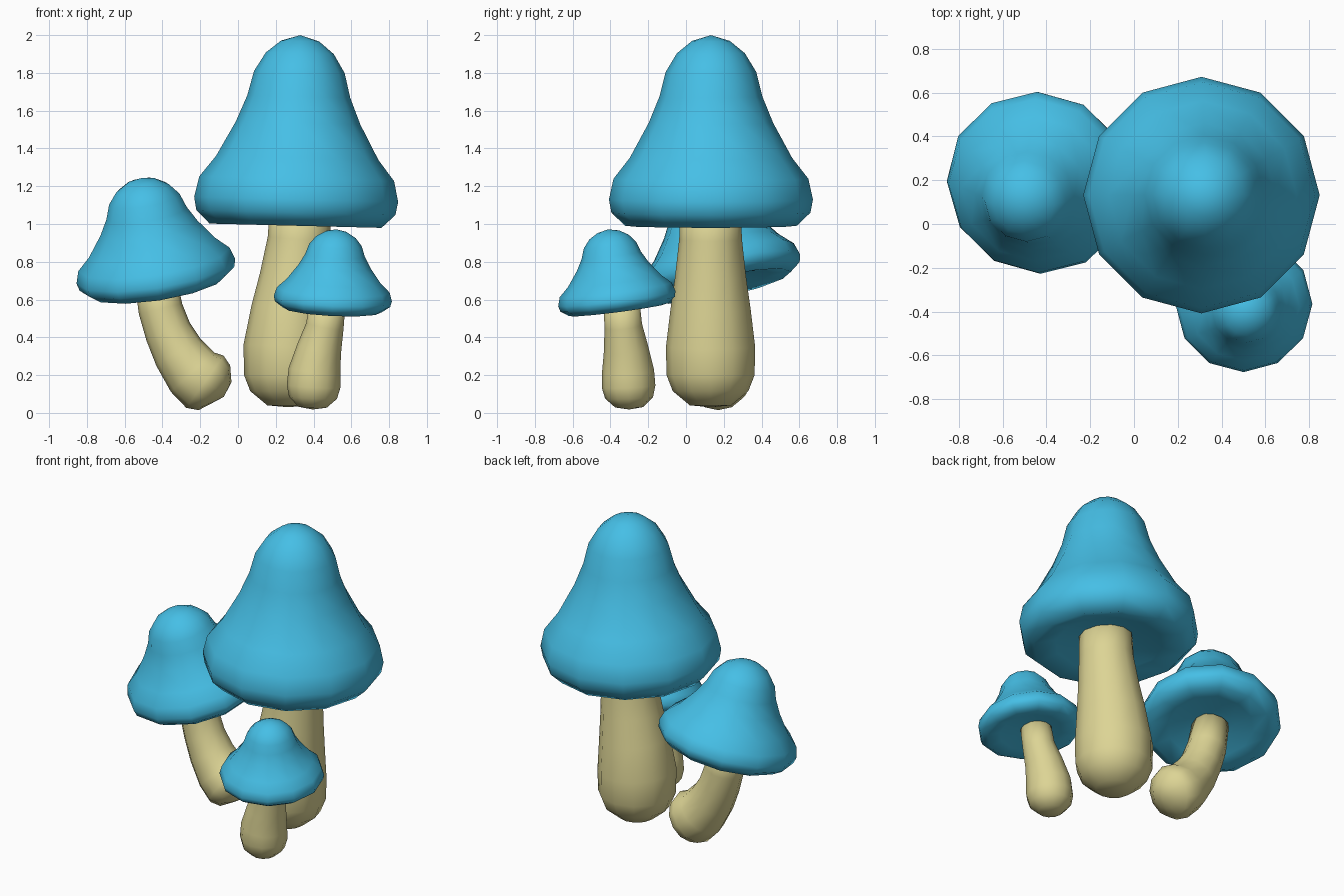
import bpy, bmesh, math
from mathutils import Vector

if "Cube" in bpy.data.objects:
    bpy.data.objects.remove(bpy.data.objects["Cube"])

SIDES = 12


def material(name, color):
    m = bpy.data.materials.new(name)
    m.diffuse_color = (*color, 1)
    m.use_nodes = True
    m.node_tree.nodes["Principled BSDF"].inputs["Base Color"].default_value = m.diffuse_color
    return m


CAP_MAT = material("cap_blue", (0.06, 0.52, 0.79))
STEM_MAT = material("stem_cream", (0.72, 0.66, 0.30))

# Bell-shaped cap: (radius / rim radius, height / rise above rim)
CAP_PROFILE = [(0, 1), (.185, .965), (.333, .89), (.444, .776), (.505, .626),
               (.61, .466), (.796, .253), (.955, .126), (1, 0), (.976, -.08),
               (.843, -.16), (.6, -.125), (.3, -.08), (0, -.07)]


def rings_object(name, rings, mat):
    """Skin rings of (centre, axis, radius); radius 0 makes a pole."""
    bm = bmesh.new()
    loops = []
    for centre, axis, r in rings:
        c = Vector(centre)
        if r == 0:
            loops.append([bm.verts.new(c)])
            continue
        q = Vector((0, 0, 1)).rotation_difference(axis)
        loops.append([bm.verts.new(c + q @ Vector((r * math.cos(a), r * math.sin(a), 0)))
                      for a in (2 * math.pi * i / SIDES for i in range(SIDES))])
    for a, b in zip(loops, loops[1:]):
        for i in range(SIDES):
            j = (i + 1) % SIDES
            if len(a) == 1:
                bm.faces.new((a[0], b[i], b[j]))
            elif len(b) == 1:
                bm.faces.new((a[i], b[0], a[j]))
            else:
                bm.faces.new((a[i], b[i], b[j], a[j]))
    bmesh.ops.recalc_face_normals(bm, faces=bm.faces)
    for f in bm.faces:
        f.smooth = True
    me = bpy.data.meshes.new(name)
    bm.to_mesh(me)
    bm.free()
    me.materials.append(mat)
    ob = bpy.data.objects.new(name, me)
    bpy.context.collection.objects.link(ob)
    return ob


def cap(name, centre, radius, rise, axis):
    axis = Vector(axis).normalized()
    rings_object(name, [(Vector(centre) + axis * h * rise, axis, r * radius)
                        for r, h in CAP_PROFILE], CAP_MAT)


def stem(name, path):
    """Sweep rings along (x, y, z, radius) points, closed at both ends."""
    pts = [Vector(p[:3]) for p in path]
    rings = []
    for i, p in enumerate(path):
        t = pts[min(i + 1, len(pts) - 1)] - pts[max(i - 1, 0)]
        rings.append((pts[i], t.normalized(), p[3]))
    rings.append((pts[-1], rings[-1][1], 0))
    rings_object(name, rings, STEM_MAT)


# Tall mushroom
cap("tall_cap", (.308, .132, 1.13), .54, .87, (.025, 0, 1))
stem("tall_stem", [(.265, .13, .03, 0), (.265, .13, .04, .11), (.265, .13, .115, .2),
                   (.265, .13, .2, .233), (.265, .13, .35, .236), (.283, .13, .55, .212),
                   (.303, .13, .72, .188), (.323, .13, .92, .166), (.33, .13, 1.11, .16)])

# Leaning mushroom with a bent foot
cap("leaning_cap", (-.435, .188, .75), .425, .51, (-.16, -.22, 1))
stem("leaning_stem", [(-.075, .17, .085, 0), (-.09, .17, .105, .08), (-.125, .17, .133, .145),
                      (-.175, .17, .165, .17), (-.24, .17, .215, .155), (-.315, .175, .32, .137),
                      (-.37, .18, .43, .124), (-.41, .185, .55, .118), (-.44, .185, .72, .11)])

# Small mushroom
cap("small_cap", (.502, -.366, .605), .313, .37, (.05, -.13, 1))
stem("small_stem", [(.395, -.3, .018, 0), (.395, -.3, .03, .075), (.397, -.301, .08, .127),
                    (.4, -.304, .14, .142), (.405, -.307, .22, .138), (.43, -.317, .34, .118),
                    (.46, -.332, .46, .1), (.475, -.342, .59, .095)])
